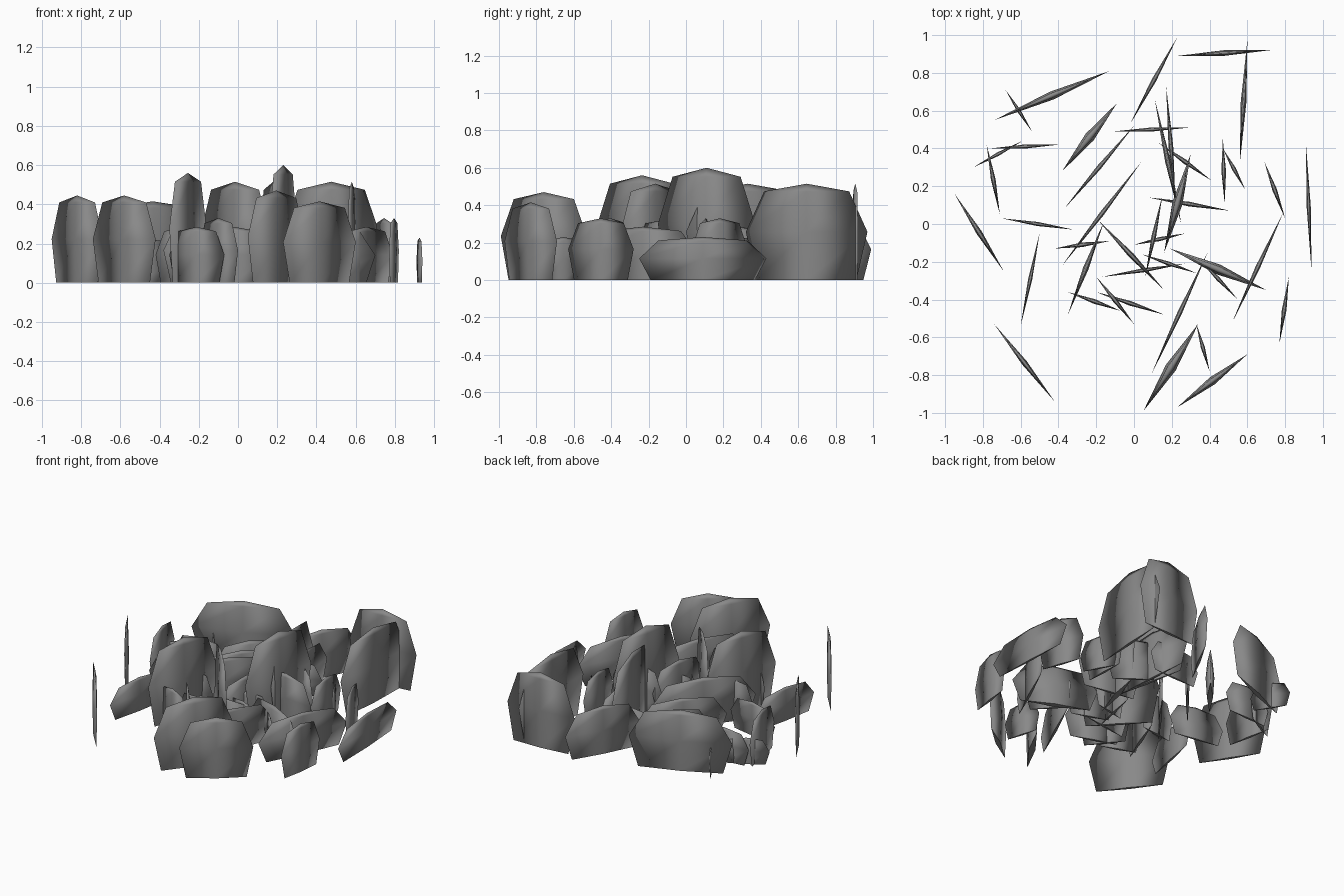
import bpy
import bmesh
from mathutils import Vector

mat = bpy.data.materials.new("dark_stone")
mat.diffuse_color = (0.25, 0.25, 0.25, 1)

# Upright slab outline: (height fraction, width fraction, thickness fraction)
RINGS = [(0, 0.82, 0.7), (0.5, 1.0, 1.0), (0.92, 0.7, 0.6)]


def slab(name, a, b, height, thick):
    """Thin upright shard standing along the plan line a-b."""
    a, b = Vector((*a, 0)), Vector((*b, 0))
    mid, half = (a + b) / 2, (b - a) / 2
    side = Vector((-half.y, half.x, 0)).normalized() * thick / 2
    bm = bmesh.new()
    rings = []
    for fz, fw, ft in RINGS:
        up = Vector((0, 0, fz * height))
        offsets = (half * fw, side * ft, -half * fw, -side * ft)
        rings.append([bm.verts.new(mid + o + up) for o in offsets])
    peak = bm.verts.new(mid + Vector((0, 0, height)))
    for low, high in zip(rings, rings[1:]):
        for i in range(4):
            j = (i + 1) % 4
            bm.faces.new((low[i], low[j], high[j], high[i]))
    for i in range(4):
        bm.faces.new((rings[-1][i], rings[-1][(i + 1) % 4], peak))
    bm.faces.new(rings[0][::-1])
    bmesh.ops.recalc_face_normals(bm, faces=bm.faces)
    for f in bm.faces:
        f.smooth = len(f.verts) == 3 or abs(f.normal.z) < 0.9
    mesh = bpy.data.meshes.new(name)
    bm.to_mesh(mesh)
    bm.free()
    mesh.materials.append(mat)
    bpy.context.collection.objects.link(bpy.data.objects.new(name, mesh))


def group(name, height, thick, lines):
    for x0, y0, x1, y1 in lines:
        slab(name, (x0, y0), (x1, y1), height, thick)


# Tallest central slabs
group("peak_shard", 0.60, 0.055, [(0.16, -0.15, 0.30, 0.37)])
group("tall_shard", 0.56, 0.03, [(-0.35, -0.48, -0.16, 0.01)])

# Tall broad slabs
group("broad_shard", 0.515, 0.03, [
    (0.23, 0.89, 0.72, 0.92), (0.60, 0.97, 0.56, 0.32),
    (0.11, 0.66, 0.25, 0.0), (-0.19, 0.02, 0.16, -0.35)])

# Outer slabs of the front and left
group("thick_outer_shard", 0.47, 0.06, [(0.05, -0.99, 0.34, -0.53)])
group("outer_shard", 0.445, 0.03, [
    (-0.95, 0.16, -0.69, -0.25), (-0.74, -0.53, -0.42, -0.94)])
group("corner_shard", 0.415, 0.045, [
    (-0.74, 0.55, -0.13, 0.81), (0.23, -0.97, 0.60, -0.69)])

# Middle height slabs
group("middle_shard", 0.33, 0.025, [
    (0.82, -0.28, 0.77, -0.63), (0.69, 0.33, 0.80, 0.03),
    (-0.20, -0.28, 0.0, -0.53), (-0.78, 0.42, -0.71, 0.05),
    (-0.02, 0.53, 0.23, 0.99), (0.17, 0.73, 0.22, 0.10),
    (0.06, -0.28, 0.15, 0.15), (0.08, 0.14, 0.51, 0.07),
    (-0.38, -0.22, 0.04, 0.33)])

# Lower slabs
group("thick_low_shard", 0.28, 0.055, [
    (-0.38, 0.28, -0.09, 0.64), (0.19, -0.13, 0.70, -0.35)])
group("low_shard", 0.285, 0.025, [
    (-0.42, -0.13, -0.13, -0.09), (-0.35, -0.36, -0.07, -0.46),
    (-0.37, 0.08, 0.0, 0.52), (0.79, 0.06, 0.52, -0.52),
    (0.09, -0.80, 0.39, -0.15), (0.13, 0.43, 0.41, 0.23),
    (0.47, 0.45, 0.48, 0.11), (-0.20, -0.36, 0.16, -0.48)])

# Smallest slabs
group("small_shard", 0.23, 0.022, [
    (0.91, 0.43, 0.94, -0.25), (-0.50, -0.05, -0.60, -0.54),
    (-0.70, 0.03, -0.32, -0.03), (-0.76, 0.40, -0.40, 0.42),
    (-0.17, -0.28, 0.27, -0.21), (0.0, -0.11, 0.27, -0.05),
    (0.04, -0.16, 0.33, -0.26), (-0.11, 0.49, 0.29, 0.51),
    (0.47, 0.40, 0.59, 0.18), (0.34, -0.18, 0.55, -0.40),
    (0.33, -0.53, 0.40, -0.78)])
group("tiny_shard", 0.18, 0.02, [
    (-0.68, 0.71, -0.54, 0.49), (-0.85, 0.30, -0.59, 0.44)])
